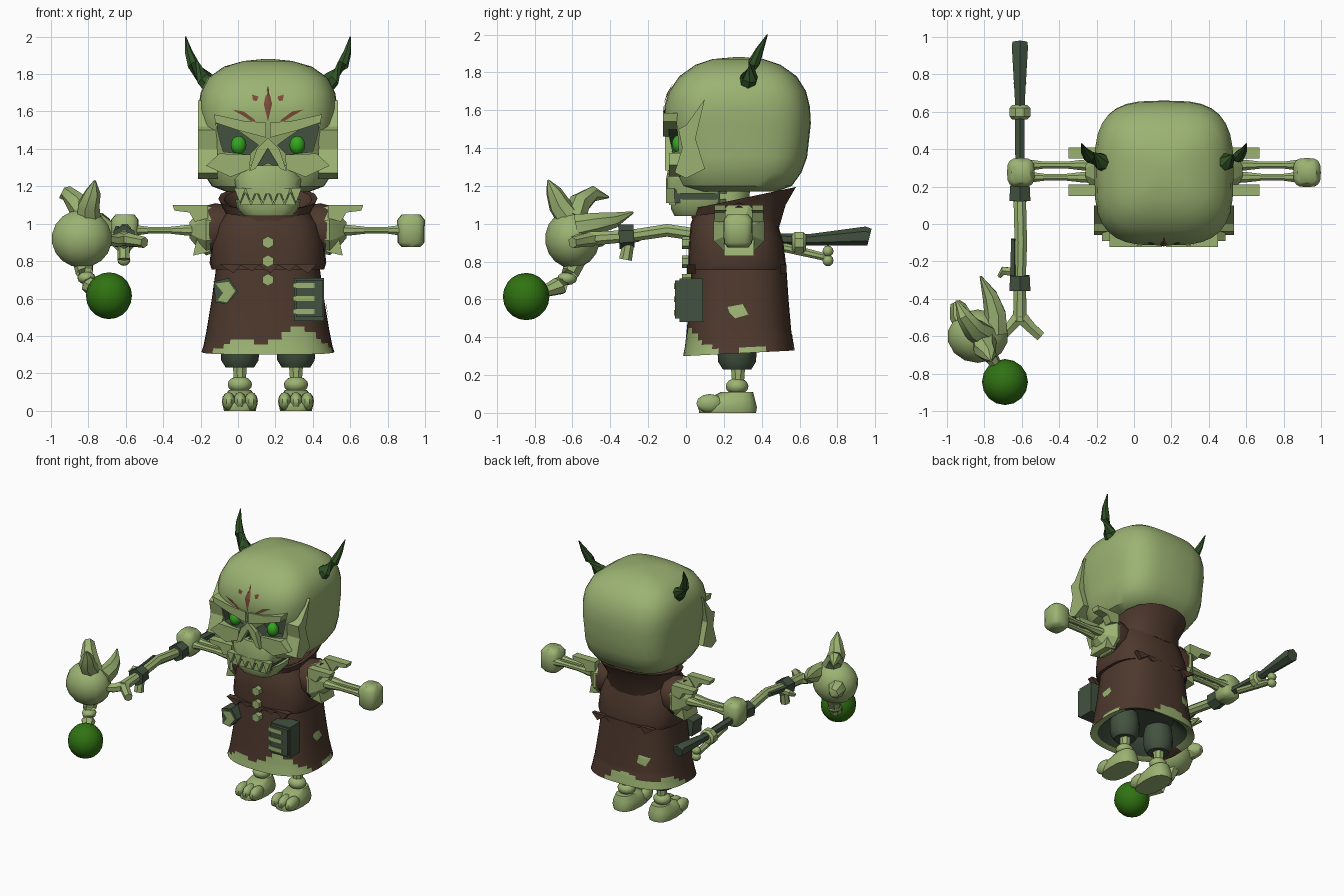
import bpy, bmesh, math
from mathutils import Vector
from mathutils.bvhtree import BVHTree

if "Cube" in bpy.data.objects:
    bpy.data.objects.remove(bpy.data.objects["Cube"])

CX, CY = 0.16, 0.28          # body axis


def mat(name, rgb):
    m = bpy.data.materials.new(name)
    m.diffuse_color = (*rgb, 1)
    m.use_nodes = True
    m.node_tree.nodes["Principled BSDF"].inputs["Base Color"].default_value = m.diffuse_color
    return m


BONE = mat("pale_green_bone", (0.33, 0.45, 0.17))
BROWN = mat("brown_cloth", (0.075, 0.04, 0.026))
GREY = mat("grey_green_leather", (0.055, 0.085, 0.05))
HORN = mat("dark_green_horn", (0.03, 0.085, 0.02))
GLOW = mat("bright_green_eye", (0.035, 0.38, 0.015))
ORB = mat("deep_green_orb", (0.03, 0.17, 0.006))
RED = mat("rust_paint", (0.2, 0.07, 0.04))


def finish(name, bm, mats, angle=35):
    bmesh.ops.recalc_face_normals(bm, faces=bm.faces)
    me = bpy.data.meshes.new(name)
    bm.to_mesh(me)
    bm.free()
    ob = bpy.data.objects.new(name, me)
    bpy.context.collection.objects.link(ob)
    for m in mats if isinstance(mats, tuple) else (mats,):
        me.materials.append(m)
    if angle:
        smooth(ob, angle)
    return ob


def smooth(ob, angle):
    bpy.ops.object.select_all(action='DESELECT')
    ob.select_set(True)
    bpy.context.view_layer.objects.active = ob
    bpy.ops.object.shade_smooth_by_angle(angle=math.radians(angle))


def skin(bm, rows):
    """Join rings of points into a capped skin."""
    vs = [[bm.verts.new(p) for p in r] for r in rows]
    n = len(vs[0])
    for a, b in zip(vs, vs[1:]):
        for i in range(n):
            bm.faces.new((a[i], a[(i + 1) % n], b[(i + 1) % n], b[i]))
    bm.faces.new(vs[0])
    bm.faces.new(vs[-1])


def loft(name, rings, mats, n=20, p=2, angle=35, rule=None):
    """Rings are (z, cx, cy, rx, ry, tilt); p is the squareness."""
    rows = []
    for z, cx, cy, rx, ry, tilt in rings:
        row = []
        for i in range(n):
            c, s = math.cos(math.tau * i / n), math.sin(math.tau * i / n)
            x, y = (math.copysign(abs(v) ** (2 / p), v) for v in (c, s))
            row.append((cx + rx * x, cy + ry * y, z + tilt * y))
        rows.append(row)
    bm = bmesh.new()
    skin(bm, rows)
    if rule:
        for f in bm.faces:
            f.material_index = rule(f.calc_center_median())
    return finish(name, bm, mats, angle)


def tube(name, pts, radii, m, n=8, angle=40):
    pts = [Vector(p) for p in pts]
    rows = []
    for i, (p, r) in enumerate(zip(pts, radii)):
        t = (pts[min(i + 1, len(pts) - 1)] - pts[max(i - 1, 0)]).normalized()
        u = t.cross((0, 0, 1) if abs(t.z) < 0.8 else (0, 1, 0)).normalized()
        v = t.cross(u)
        rows.append([p + r * (u * math.cos(a) + v * math.sin(a))
                     for a in (math.tau * (k + 0.5) / n for k in range(n))])
    bm = bmesh.new()
    skin(bm, rows)
    return finish(name, bm, m, angle)


def blob(name, c, size, m, seg=12, angle=50):
    bm = bmesh.new()
    bmesh.ops.create_uvsphere(bm, u_segments=seg, v_segments=seg * 2 // 3, radius=1)
    for v in bm.verts:
        v.co = Vector(a * b + o for a, b, o in zip(v.co, size, c))
    return finish(name, bm, m, angle)


def prism(name, pts, a, b, m, axis='y'):
    """Extrude an outline along y (x, z points) or along x (y, z points)."""
    put = (lambda d, q: (q[0], d, q[1])) if axis == 'y' else (lambda d, q: (d, q[0], q[1]))
    bm = bmesh.new()
    skin(bm, [[put(d, q) for q in pts] for d in (a, b)])
    return finish(name, bm, m, 0)


def box(name, x0, x1, y0, y1, z0, z1, m):
    return prism(name, [(x0, z0), (x1, z0), (x1, z1), (x0, z1)], y0, y1, m)


def decal(name, target, pts, m, origin, direction, axis='y'):
    """Thin painted patch projected on a surface."""
    bm0 = bmesh.new()
    bm0.from_mesh(target.data)
    tree = BVHTree.FromBMesh(bm0)
    bm0.free()
    mid = [sum(q[k] for q in pts) / len(pts) for k in (0, 1)]
    half = [((q[0] + mid[0]) / 2, (q[1] + mid[1]) / 2) for q in pts]
    d = Vector(direction)
    bm = bmesh.new()

    def put(q):
        o = Vector((q[0], origin, q[1]) if axis == 'y' else (origin, q[0], q[1]))
        hit = tree.ray_cast(o, d)[0]
        return bm.verts.new((hit or o + d * abs(origin)) - d * 0.007)
    c, inner, outer = put(mid), [put(q) for q in half], [put(q) for q in pts]
    for i in range(len(pts)):
        j = (i + 1) % len(pts)
        bm.faces.new((c, inner[i], inner[j]))
        bm.faces.new((inner[i], outer[i], outer[j], inner[j]))
    return finish(name, bm, m, 0)


def flip(pts, s):
    return [(CX + s * x, z) for x, z in pts]


# Skull: rings of (z, half width, front y, back y)
skull = [(1.17, .22, .06, .48), (1.20, .30, -.03, .56), (1.27, .345, -.06, .61), (1.35, .355, -.07, .64),
         (1.44, .36, -.085, .65), (1.53, .368, -.11, .66), (1.62, .372, -.115, .655), (1.70, .36, -.09, .635),
         (1.78, .32, -.035, .585), (1.84, .235, .05, .50), (1.87, .13, .14, .41), (1.88, .03, .25, .31)]
head = loft("skull", [(z, CX, (f + b) / 2, w, (b - f) / 2, 0) for z, w, f, b in skull], (BONE, GREY), 32, 3.2)

# Eye sockets and nose hole cut into the skull
socket = [(-.05, 1.42), (-.1, 1.37), (-.24, 1.385), (-.28, 1.54), (-.17, 1.505)]
nose = [(0, 1.40), (-.06, 1.30), (0, 1.325), (.06, 1.30)]
cuts = [(flip(socket, 1), .01), (flip(socket, -1), .01), (flip(nose, 1), -.03)]
for pts, depth in cuts:
    cutter = prism("cutter", pts, -.3, depth, (BONE, GREY))
    cutter.hide_render = True
    for f in cutter.data.polygons:
        f.material_index = 1
    mod = head.modifiers.new("cut", 'BOOLEAN')
    mod.operation, mod.object, mod.solver = 'DIFFERENCE', cutter, 'EXACT'
    bpy.context.view_layer.objects.active = head
    bpy.ops.object.modifier_apply(modifier="cut")
    bpy.data.objects.remove(cutter)
smooth(head, 35)

# Face bones, eyes, horns and paint on both sides
for s in (1, -1):
    blob("eye", (CX + s * .157, -.035, 1.42), (.042, .04, .05), GLOW)
    prism("brow_ridge", flip([(-.01, 1.46), (-.01, 1.54), (-.13, 1.55), (-.29, 1.585), (-.28, 1.54), (-.16, 1.50)], s),
          -.122, 0, BONE)
    prism("nose_side", flip([(0, 1.46), (0, 1.405), (-.065, 1.295), (-.10, 1.28), (-.06, 1.40)], s), -.11, 0, BONE)
    prism("cheek_bone", flip([(-.09, 1.37), (-.26, 1.375), (-.33, 1.31), (-.2, 1.25), (-.1, 1.29)], s), -.09, .05, BONE)
    prism("temple_ridge", [(.1, 1.66), (.0, 1.52), (-.04, 1.5), (-.02, 1.4), (-.06, 1.27), (0, 1.24), (.1, 1.29), (.05, 1.45)],
          CX + s * .27, CX + s * .375, BONE, 'x')
    tube("horn", [(CX + s * x, y, z) for x, y, z in
                  [(.29, .32, 1.72), (.34, .335, 1.775), (.40, .36, 1.85), (.425, .39, 1.92), (.44, .43, 2.0)]],
         [.05, .046, .033, .021, .003], HORN, 7)
    decal("brow_paint", head, flip([(-.06, 1.53), (-.07, 1.555), (-.13, 1.60), (-.19, 1.61), (-.13, 1.575)], s),
          RED, -1, (0, 1, 0))
    decal("dot_paint", head, flip([(-.05, 1.68), (-.085, 1.69), (-.08, 1.66), (-.06, 1.655)], s), RED, -1, (0, 1, 0))
decal("centre_paint", head, flip([(0, 1.74), (.022, 1.64), (0, 1.545), (-.022, 1.64)], 1), RED, -1, (0, 1, 0))

# Jaws with teeth
loft("upper_jaw", [(1.16, CX, .06, .17, .165, 0), (1.24, CX, .06, .19, .165, 0), (1.31, CX, .06, .15, .15, 0)], BONE, 16, 3)
loft("lower_jaw", [(1.04, CX, .07, .13, .13, 0), (1.08, CX, .07, .165, .15, 0), (1.13, CX, .07, .175, .15, 0)], BONE, 16, 3)
box("mouth_gap", CX - .15, CX + .15, -.06, .18, 1.11, 1.18, GREY)
for i in range(6):
    x = CX - .15 + i * .06
    w = .03
    prism("upper_tooth", [(x - w, 1.19), (x + w, 1.19), (x, 1.11)], -.105, -.06, BONE)
    if i < 5:
        prism("lower_tooth", [(x, 1.10), (x + 2 * w, 1.10), (x + w, 1.17)], -.09, -.055, BONE)
tube("neck", [(CX, .22, .98), (CX, .24, 1.2)], [.1, .1], BONE, 10)


# Robe: torn pale hem by height and direction, dark lining underneath
def robe_colour(c):
    if Vector((c.x - CX, c.y - CY)).length < .27 and c.z < .45:
        return 2
    a = math.atan2(c.y - CY, c.x - CX)
    return 1 if c.z < .365 + .05 * math.sin(2 * a + 3.9) + .03 * math.sin(5 * a) else 0


hem = [(.42, .2, .19), (.33, .30, .26), (.315, .355, .295), (.345, .345, .29), (.37, .34, .285), (.395, .335, .282),
       (.42, .33, .278), (.45, .325, .275), (.6, .30, .262), (.78, .275, .25)]
robe = loft("robe_skirt", [(z, CX, CY, x, y, .015 if z < .4 else 0) for z, x, y in hem], (BROWN, BONE, GREY), 48, 2.7, 35, robe_colour)
loft("robe_top", [(.755, CX, .27, .30, .258, 0), (.79, CX, .27, .312, .258, 0), (.90, CX, .265, .30, .25, 0),
                  (1.0, CX, .255, .27, .23, 0), (1.09, CX, .26, .2, .2, 0)], BROWN, 24, 2.7)
loft("collar", [(.98, CX, .26, .25, .235, 0), (1.06, CX, .28, .23, .25, .04), (1.135, CX, .30, .265, .285, .06),
                (1.13, CX, .30, .235, .25, .055), (1.05, CX, .27, .18, .19, .02)], BROWN, 18, 2.4)
for a in range(-2, 3):                                # ragged edge of the upper tunic
    x = CX + a * .1
    for y0, y1 in ((.005, .05), (.5, .53)):
        prism("tunic_tatter", [(x - .06, .785), (x + .06, .785), (x + .015, .735 + .012 * (a % 2))], y0, y1, BROWN)

# Patches, buttons and pouch
decal("side_patch", robe, [(.22, .56), (.30, .575), (.33, .52), (.26, .50), (.23, .53)], BONE, 2, (-1, 0, 0), 'x')
decal("back_patch", robe, [(-.06, .55), (.02, .57), (.03, .51), (-.03, .49)], BONE, 2, (0, -1, 0))
prism("patch_border", [(-.13, .69), (-.05, .71), (0, .64), (-.06, .57), (-.12, .58)], -.012, .1, GREY)
prism("front_patch", [(-.12, .68), (-.05, .69), (-.015, .64), (-.06, .58), (-.11, .59), (-.08, .63)], -.019, -.011, BONE)
for z in (.70, .80, .90):
    prism("button", [(CX + .033 * math.sin(k * math.pi / 3), z + .033 * math.cos(k * math.pi / 3)) for k in range(6)],
          -.02, .06, BONE)
box("pouch", .30, .46, -.035, .09, .48, .71, GREY)
box("pouch_flap", .31, .455, -.058, -.03, .50, .70, GREY)
for z in (.53, .60, .67):
    box("pouch_strap", .295, .41, -.064, -.02, z - .014, z + .014, BONE)

# Arms, legs and feet
for s in (1, -1):
    X = lambda d: CX + s * d
    tube("sleeve", [(X(.18), CY, .97), (X(.27), CY, .97), (X(.325), CY, .96)], [.12, .14, .135], BROWN, 10)
    tube("shoulder_cuff", [(X(d), CY, .965) for d in (.30, .33, .37, .42)], [.135, .145, .11, .045], BONE, 8, 25)
    for y in (.18, .38):
        prism("cuff_spike", [(X(.32), 1.03), (X(.32), 1.10), (X(.51), 1.10), (X(.50), 1.07), (X(.42), 1.06), (X(.39), 1.01)],
              y - .03, y + .03, BONE)
    prism("lower_cuff_spike", [(X(.31), .92), (X(.31), .85), (X(.40), .83), (X(.38), .92)], .2, .36, BONE)
    for y in (.25, .315):
        tube("forearm_bone", [(X(d), y, .965) for d in (.36, .44, .52, .64, .72)], [.035, .03, .02, .02, .032], BONE)
    loft("fist", [(.875, X(.765), .275, .05, .055, 0), (.90, X(.765), .275, .072, .075, 0),
                  (1.02, X(.765), .275, .074, .078, 0), (1.05, X(.765), .275, .05, .055, 0)], BONE, 16, 3.2, 50)
    L = X(.15)
    loft("trouser_leg", [(.23, L, .27, .075, .075, 0), (.27, L, .27, .10, .10, 0), (.35, L, .27, .105, .105, 0),
                         (.45, L, .27, .09, .09, 0)], GREY, 12)
    tube("shin", [(L, .275, .08), (L, .275, .17), (L, .275, .26)], [.045, .035, .042], BONE)
    blob("ankle", (L, .27, .14), (.065, .06, .045), BONE)
    loft("foot", [(0, L, .22, .085, .15, 0), (.03, L, .22, .092, .155, 0), (.07, L, .235, .085, .13, 0),
                  (.11, L, .27, .06, .085, 0)], BONE, 16, 2.6, 50)
    for t in (-1, 0, 1):
        blob("toe", (L + t * .06, .125, .05), (.037, .075, .05), BONE, 9)

# Staff: grip, bone shaft and wrappings
SX = -.61
tube("staff_handle", [(SX, .97, .93), (SX, .95, .935), (SX, .65, .915), (SX, .2, .93), (SX, .12, .94)],
     [.045, .05, .03, .028, .04], GREY, 6, 25)
tube("handle_knob", [(SX, y, .90) for y in (.56, .575, .62, .635)], [.045, .06, .06, .045], BONE)
tube("handle_bone", [(SX, .40, .90), (SX, .58, .86), (SX, .73, .825)], [.025, .025, .022], BONE)
for dz in (.025, -.025):
    blob("bone_end", (SX, .75, .83 + dz), (.035, .03, .03), BONE, 9)
tube("staff_shaft", [(SX, .35, .93), (SX, .1, .935), (SX + .005, -.1, .965), (SX, -.3, .935), (SX, -.52, .92)],
     [.03, .036, .036, .034, .04], BONE, 8)
for y, z in ((.16, .935), (-.32, .935)):
    tube("staff_wrap", [(SX, y + .045, z), (SX, y - .035, z - .005)], [.06, .065], GREY, 6, 25)
tube("wrap_strip", [(SX - .035, -.08, .975), (SX - .035, -.3, .94)], [.015, .022], GREY, 5)
for tip in ((-.50, -.60, .90), (-.71, -.60, .92)):
    tube("staff_fork", [(SX, -.49, .92), ((SX + tip[0]) / 2, -.55, .91), tip], [.04, .033, .03], BONE, 6)
tube("fork_thumb", [(SX, -.26, .93), (-.70, -.25, .93), (-.72, -.28, .91)], [.025, .025, .012], BONE, 6)
tube("staff_peg", [(SX, -.3, .92), (SX, -.32, .81)], [.03, .035], BONE, 7)

# Clawed head of the staff with the hanging orb
blob("claw_palm", (-.835, -.6, .92), (.165, .145, .155), BONE, 14)
claws = [[(-.80, -.60, 1.0), (-.80, -.67, 1.10), (-.775, -.70, 1.17), (-.765, -.73, 1.23)],
         [(-.80, -.60, 1.02), (-.86, -.56, 1.11), (-.91, -.49, 1.16), (-.95, -.41, 1.14)],
         [(-.74, -.58, .98), (-.74, -.48, 1.0), (-.77, -.38, 1.02), (-.82, -.28, 1.06)],
         [(-.88, -.56, .93), (-.93, -.48, .93), (-.94, -.43, .92), (-.93, -.41, .91)]]
for pts in claws:
    tube("claw", pts, [.07, .06, .042, .006], BONE, 7)
tube("orb_finger", [(-.83, -.58, .82), (-.82, -.61, .74), (-.79, -.67, .67), (-.74, -.75, .64)], [.06, .048, .05, .03], BONE, 7)
blob("finger_joint", (-.81, -.63, .71), (.05, .055, .035), BONE, 9)
blob("orb", (-.69, -.845, .615), (.123, .123, .125), ORB, 16)
